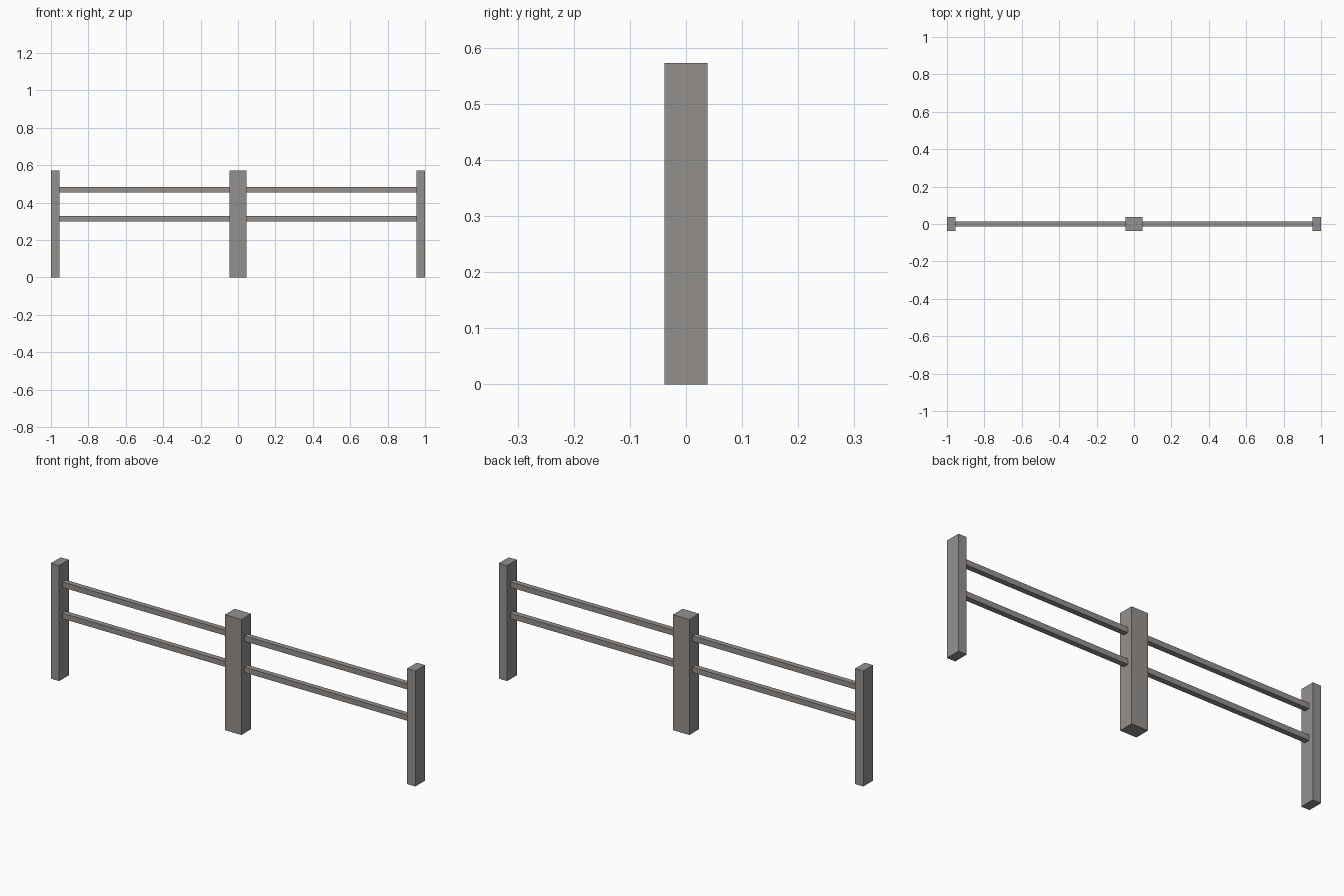
import bpy

if "Cube" in bpy.data.objects:
    bpy.data.objects.remove(bpy.data.objects["Cube"])

mat = bpy.data.materials.new("weathered grey")
mat.diffuse_color = (0.30, 0.277, 0.263, 1)
mat.use_nodes = True
mat.node_tree.nodes["Principled BSDF"].inputs["Base Color"].default_value = mat.diffuse_color


def box(name, x0, x1, half_y, z0, z1):
    bpy.ops.mesh.primitive_cube_add(size=1, location=((x0 + x1) / 2, 0, (z0 + z1) / 2))
    ob = bpy.context.object
    ob.name = name
    ob.scale = (x1 - x0, 2 * half_y, z1 - z0)
    bpy.ops.object.transform_apply(location=False, rotation=False, scale=True)
    ob.data.materials.append(mat)


POST_TOP, POST_Y = 0.573, 0.038
END_IN, MID = 0.955, 0.045      # inner face of end posts, half width of middle post
RAIL = 0.0135                   # half thickness of rails

# Posts
box("middle_post", -MID, MID, POST_Y, 0, POST_TOP)
box("left_post", -1, -END_IN, POST_Y, 0, POST_TOP)
box("right_post", END_IN, 1, POST_Y, 0, POST_TOP)

# Rails between the posts
for level, z in (("lower", 0.314), ("upper", 0.469)):
    box(f"{level}_left_rail", -END_IN, -MID, RAIL, z - RAIL, z + RAIL)
    box(f"{level}_right_rail", MID, END_IN, RAIL, z - RAIL, z + RAIL)
